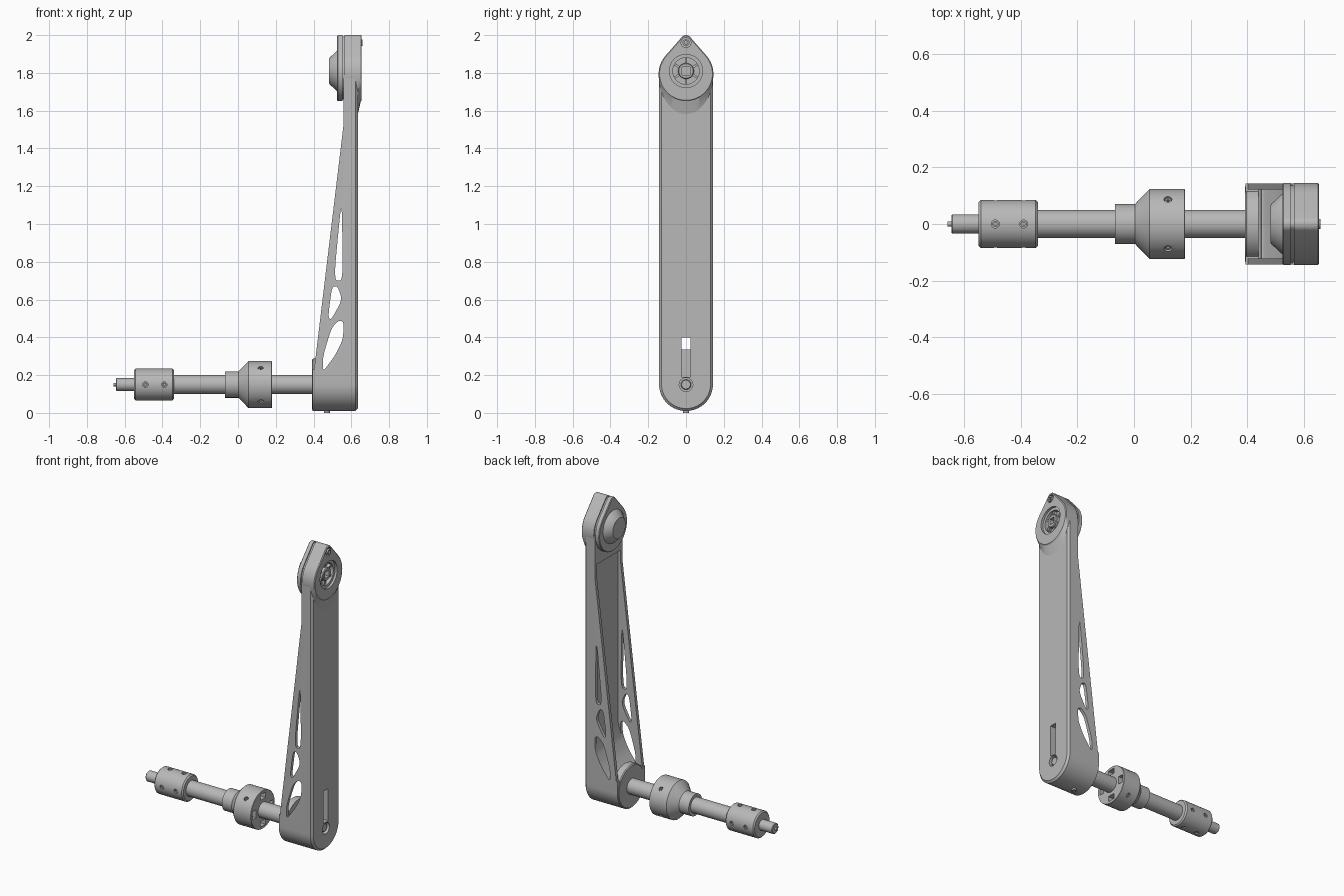
import bpy, bmesh
from math import sin, cos, pi, radians, asin

cube = bpy.data.objects.get("Cube")
if cube:
    bpy.data.objects.remove(cube, do_unlink=True)

grey = bpy.data.materials.new("satin grey")
grey.use_nodes = True
grey.diffuse_color = (0.48, 0.48, 0.48, 1)
grey.node_tree.nodes["Principled BSDF"].inputs["Base Color"].default_value = (0.48, 0.48, 0.48, 1)

AXLE = 0.15   # height of the shaft axis
HUB = 1.81    # height of the head axis
PLACE = {"X": lambda t, a, b: (t, a, b),
         "Y": lambda t, a, b: (a, t, b),
         "Z": lambda t, a, b: (a, b, t)}
parts = []


def loft(name, rings, axis="X", keep=True):
    """Solid through outlines of equal point count, given as (offset, points)."""
    bm = bmesh.new()
    loops = [[bm.verts.new(PLACE[axis](t, a, b)) for a, b in pts] for t, pts in rings]
    n = len(loops[0])
    for lo, hi in zip(loops, loops[1:]):
        for i in range(n):
            j = (i + 1) % n
            bm.faces.new((lo[i], lo[j], hi[j], hi[i]))
    bm.faces.new(loops[0])
    bm.faces.new(loops[-1])
    bmesh.ops.recalc_face_normals(bm, faces=bm.faces)
    mesh = bpy.data.meshes.new(name)
    bm.to_mesh(mesh)
    bm.free()
    mesh.materials.append(grey)
    obj = bpy.data.objects.new(name, mesh)
    bpy.context.collection.objects.link(obj)
    if keep:
        parts.append(obj)
    return obj


def circle(r, a=0.0, b=0.0, n=48):
    return [(a + r * cos(2 * pi * i / n), b + r * sin(2 * pi * i / n)) for i in range(n)]


def turned(name, profile, z=AXLE, keep=True, n=48):
    """Turned part along x from (x, radius) pairs."""
    return loft(name, [(x, circle(r, 0, z, n)) for x, r in profile], keep=keep)


def rect(a0, a1, b0, b1):
    return [(a0, b0), (a1, b0), (a1, b1), (a0, b1)]


def cut(target, cutter):
    cutter.hide_render = True
    bpy.context.view_layer.update()
    mod = target.modifiers.new("cut", "BOOLEAN")
    mod.operation, mod.solver, mod.object = "DIFFERENCE", "EXACT", cutter
    with bpy.context.temp_override(object=target, active_object=target):
        bpy.ops.object.modifier_apply(modifier=mod.name)
    bpy.data.objects.remove(cutter, do_unlink=True)


def rounded(pts, ratio=0.18, steps=3):
    for _ in range(steps):
        out = []
        for (a, b), (c, d) in zip(pts, pts[1:] + pts[:1]):
            out.append((a + (c - a) * ratio, b + (d - b) * ratio))
            out.append((c - (c - a) * ratio, d - (d - b) * ratio))
        pts = out
    return pts


def stadium(r, n=32):
    """Arm outline: round foot, straight sides."""
    foot = [(r * cos(pi + pi * i / n), 0.153 + r * sin(pi + pi * i / n)) for i in range(n + 1)]
    return foot + [(r, 1.79), (-r, 1.79)]


def teardrop(r, stretch=1.0, n=40):
    """Head outline: large circle blended to a small one at the tip."""
    mid, tip, small = 1.795, 1.97, 0.03 + r - 0.145
    t = asin((r - small) / (tip - mid))
    pts = []
    for i in range(n + 1):
        a = pi - t + (pi + 2 * t) * i / n
        s = stretch if sin(a) < 0 else 1
        pts.append((r * cos(a), mid + r * sin(a) * s))
    for i in range(13):
        a = t + (pi - 2 * t) * i / 12
        pts.append((small * cos(a), tip + small * sin(a)))
    return pts


# Arm: tapered channel with a round foot
arm = loft("arm", [(0.395, stadium(0.143)), (0.622, stadium(0.143)), (0.635, stadium(0.13))])
cut(arm, loft("taper_cutter", [(y, [(0.3, 0.23), (0.403, 0.23), (0.558, 1.52),
    (0.558, 1.9), (0.3, 1.9)]) for y in (-0.3, 0.3)], "Y", False))
cut(arm, loft("channel_cutter", [(y, [(0.3, 0.225), (0.44, 0.225), (0.515, 0.31),
    (0.552, 0.39), (0.575, 0.47), (0.575, 1.6), (0.3, 1.6)]) for y in (-0.122, 0.122)], "Y", False))

# Lightening holes through both side walls
windows = [
    [(0.507, 0.70), (0.556, 0.70), (0.55, 1.08), (0.543, 1.08)],
    [(0.498, 0.67), (0.527, 0.67), (0.552, 0.60), (0.492, 0.49), (0.477, 0.51)],
    [(0.535, 0.49), (0.56, 0.48), (0.556, 0.39), (0.515, 0.305), (0.448, 0.215),
     (0.45, 0.30), (0.495, 0.45)],
]
for w in windows:
    cut(arm, loft("window_cutter", [(y, rounded(w)) for y in (-0.3, 0.3)], "Y", False))

# Slot, axle bore and head bore in the outer face
cut(arm, loft("slot_cutter", [(x, rect(-0.024, 0.024, 0.19, 0.4)) for x in (0.53, 0.7)], keep=False))
cut(arm, turned("bore_cutter", [(0.6, 0.036), (0.7, 0.036)], keep=False))
cut(arm, turned("head_bore_cutter", [(0.605, 0.088), (0.7, 0.088)], HUB, False))
turned("axle_end", [(0.59, 0.027), (0.622, 0.027), (0.626, 0.023)])

# Foot boss and the screw beneath it
turned("foot_boss", [(0.392, 0.132), (0.398, 0.138), (0.44, 0.138)])
foot_screw = loft("foot_screw", [(z, circle(0.016, 0.47, 0, 24)) for z in (0.0, 0.03)], "Z")
cut(foot_screw, loft("socket_cutter", [(z, circle(0.009, 0.47, 0, 6)) for z in (-0.01, 0.015)], "Z", False))

# Head: teardrop block flaring out of the arm
head = loft("head", [(0.565, teardrop(0.145)), (0.61, teardrop(0.145)),
                     (0.634, teardrop(0.145, 1.5)), (0.65, teardrop(0.145)),
                     (0.655, teardrop(0.14))])
cut(head, turned("head_bore_cutter", [(0.605, 0.088), (0.7, 0.088)], HUB, False))
cut(head, turned("screw_bore_cutter", [(0.635, 0.026), (0.7, 0.026)], 1.96, False))

# Bearing inside the head bore: ring, spokes, socketed hub
ring = turned("bearing_ring", [(0.6, 0.088), (0.64, 0.088)], HUB)
cut(ring, turned("ring_cutter", [(0.61, 0.07), (0.7, 0.07)], HUB, False))
hub = turned("bearing_hub", [(0.6, 0.042), (0.64, 0.042), (0.644, 0.038)], HUB)
cut(hub, loft("hub_socket_cutter", [(x, rect(-0.02, 0.02, HUB - 0.02, HUB + 0.02))
                                  for x in (0.615, 0.7)], keep=False))
for i in range(6):
    spoke = loft("bearing_spoke", [(x, rect(-0.006, 0.006, 0.038, 0.075)) for x in (0.6, 0.63)])
    spoke.location.z = HUB
    spoke.rotation_euler.x = i * pi / 3

# Tip screw
tip_screw = turned("tip_screw", [(0.62, 0.018), (0.66, 0.018)], 1.96, n=24)
cut(tip_screw, turned("socket_cutter", [(0.645, 0.01), (0.7, 0.01)], 1.96, False, 6))

# Inner cover plate with spacer and conical cap
loft("cover_spacer", [(x, teardrop(0.137)) for x in (0.55, 0.57)])
loft("cover_plate", [(0.525, teardrop(0.141)), (0.529, teardrop(0.145)), (0.553, teardrop(0.145))])
turned("cover_cap", [(0.482, 0.066), (0.487, 0.072), (0.522, 0.105), (0.53, 0.108)], HUB)

# Shaft with stepped end
turned("shaft", [(-0.54, 0.05), (0.5, 0.05)])
turned("shaft_tip", [(-0.646, 0.03), (-0.642, 0.034), (-0.53, 0.034)])
turned("shaft_pin", [(-0.66, 0.009), (-0.63, 0.009)], n=16)

# Collars on the shaft
end_collar = turned("end_collar", [(-0.55, 0.077), (-0.542, 0.085), (-0.348, 0.085), (-0.34, 0.077)])
cone_collar = turned("cone_collar", [(-0.068, 0.07), (0.003, 0.07), (0.055, 0.124),
                                     (0.178, 0.124), (0.18, 0.122)])


def radial_screw(collar, x, radius, angle):
    """Screw hole pointing at the axis, holding a small socketed grub screw."""
    def place(obj):
        obj.location.z = AXLE
        obj.rotation_euler.x = angle
        return obj
    cut(collar, place(loft("hole_cutter", [(t, circle(0.014, x, 0, 20))
                                         for t in (radius - 0.025, radius + 0.05)], "Z", False)))
    grub = place(loft("grub_screw", [(t, circle(0.011, x, 0, 20))
                                    for t in (radius - 0.03, radius - 0.006)], "Z"))
    cut(grub, place(loft("socket_cutter", [(t, circle(0.006, x, 0, 6))
                                         for t in (radius - 0.02, radius)], "Z", False)))


for k in range(4):
    for x in (-0.49, -0.39):
        radial_screw(end_collar, x, 0.085, k * pi / 2)
    radial_screw(cone_collar, 0.12, 0.124, radians(45) + k * pi / 2)
    # Pockets in the end face of the cone collar
    pocket = loft("pocket_cutter", [(x, rect(-0.026, 0.026, 0.07, 0.105)) for x in (0.145, 0.25)], keep=False)
    pocket.location.z = AXLE
    pocket.rotation_euler.x = k * pi / 2
    cut(cone_collar, pocket)

# Smooth round surfaces, keep edges crisp
bpy.ops.object.select_all(action="DESELECT")
for p in parts:
    p.select_set(True)
bpy.context.view_layer.objects.active = arm
bpy.ops.object.shade_smooth_by_angle(angle=radians(25))
